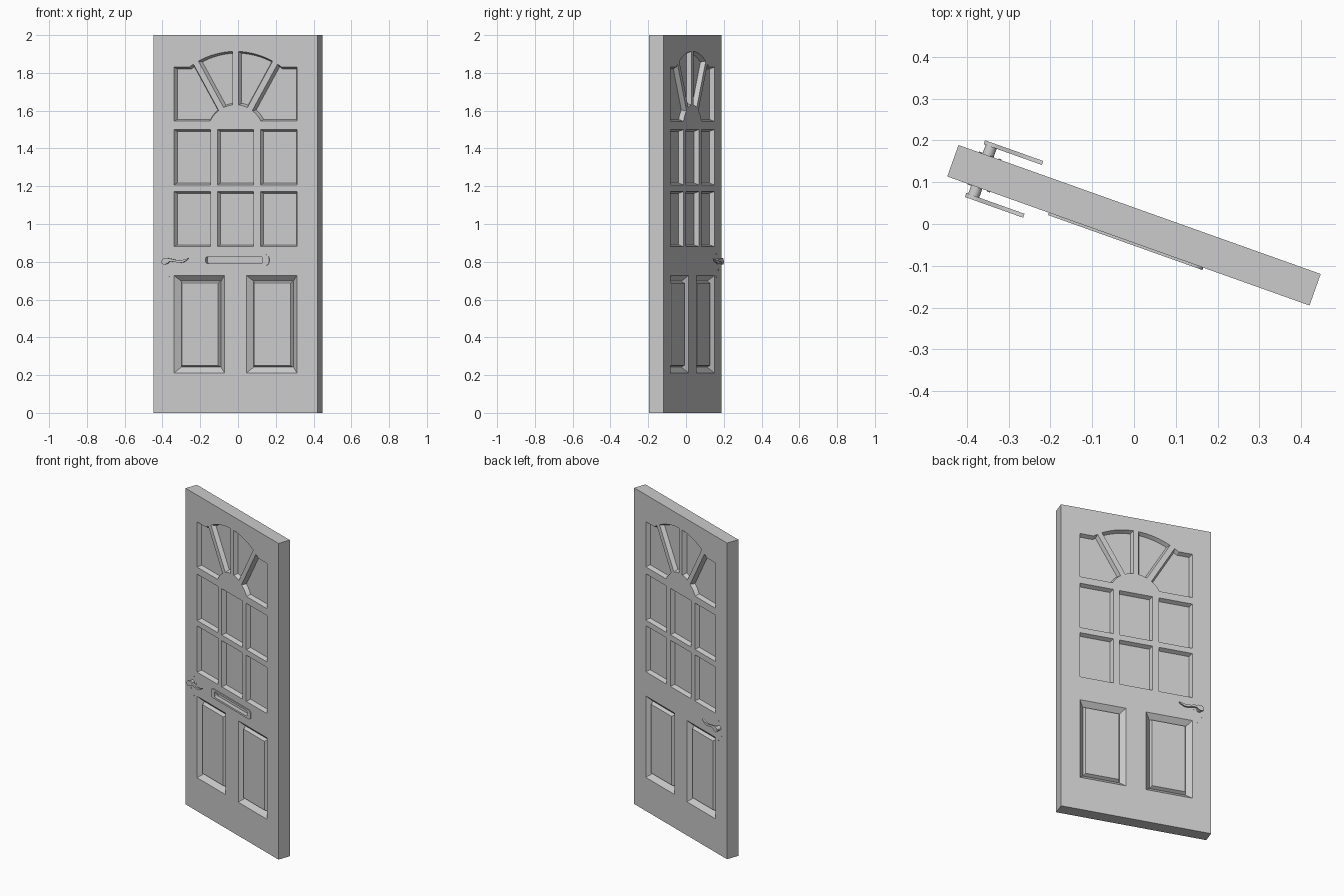
import bpy, bmesh, math
from mathutils import Vector

cube = bpy.data.objects.get("Cube")
if cube:
    bpy.data.objects.remove(cube, do_unlink=True)

HALF_W, HALF_T, HEIGHT = 0.46, 0.04, 2.0
SWING = math.radians(-19.6)

grey = bpy.data.materials.new("light_grey")
grey.use_nodes = True
grey.diffuse_color = (0.6, 0.6, 0.6, 1)
grey.node_tree.nodes["Principled BSDF"].inputs["Base Color"].default_value = (0.6, 0.6, 0.6, 1)


def finish(name, bm, smooth=False):
    """Turn a bmesh into an object swung to the door's open angle."""
    bmesh.ops.recalc_face_normals(bm, faces=bm.faces[:])
    mesh = bpy.data.meshes.new(name)
    bm.to_mesh(mesh)
    bm.free()
    mesh.materials.append(grey)
    obj = bpy.data.objects.new(name, mesh)
    bpy.context.scene.collection.objects.link(obj)
    obj.rotation_euler.z = SWING
    obj.location.y = -0.003
    if smooth:
        bpy.ops.object.select_all(action='DESELECT')
        obj.select_set(True)
        bpy.context.view_layer.objects.active = obj
        bpy.ops.object.shade_smooth_by_angle(angle=math.radians(35))
    return obj


# Outlines are lists of (across, up) points, anticlockwise
def rect(x0, x1, z0, z1):
    return [(x0, z0), (x1, z0), (x1, z1), (x0, z1)]


def rounded_rect(x0, x1, z0, z1, r, steps=5):
    pts = []
    corners = [(x1 - r, z0 + r), (x1 - r, z1 - r), (x0 + r, z1 - r), (x0 + r, z0 + r)]
    for i, (cx, cz) in enumerate(corners):
        for k in range(steps + 1):
            a = math.pi / 2 * (i - 1 + k / steps)
            pts.append((cx + r * math.cos(a), cz + r * math.sin(a)))
    return pts


def circle(cx, cz, r, n):
    return [(cx + r * math.cos(2 * math.pi * k / n), cz + r * math.sin(2 * math.pi * k / n))
            for k in range(n)]


def mirror(outline):
    return [(-x, z) for x, z in reversed(outline)]


def inset(outline, d):
    """Move every edge inwards by d with mitred corners."""
    pts = [Vector(p) for p in outline]
    result = []
    for i, p in enumerate(pts):
        a = (p - pts[i - 1]).normalized()
        b = (pts[(i + 1) % len(pts)] - p).normalized()
        n1, n2 = Vector((-a.y, a.x)), Vector((-b.y, b.x))
        result.append(tuple(p + (n1 + n2) * d / (1 + n1.dot(n2))))
    return result


def ring(bm, outline, y):
    return [bm.verts.new((x, y, z)) for x, z in outline]


def bridge(bm, a, b):
    for i in range(len(a)):
        j = (i + 1) % len(a)
        bm.faces.new((a[i], a[j], b[j], b[i]))


def prism(bm, outline, y0, y1):
    a, b = ring(bm, outline, y0), ring(bm, outline, y1)
    bridge(bm, a, b)
    bm.faces.new(a)
    bm.faces.new(b)


# Fan light outlines for the upper part
FAN_Z, R_OUT, R_IN, BAR = 1.469, 0.445, 0.162, 0.016
SPOKE = math.radians(30)
PANE_TOP, PANE_BOTTOM, EDGE = 1.83, 1.544, 0.345


def arc(r, a0, a1, n):
    """Arc about the fan centre, angles measured from straight up."""
    return [(r * math.sin(a0 + (a1 - a0) * k / n), FAN_Z + r * math.cos(a0 + (a1 - a0) * k / n))
            for k in range(n + 1)]


gap_out, gap_in = math.asin(BAR / R_OUT), math.asin(BAR / R_IN)
fan_pane = arc(R_IN, gap_in, SPOKE - gap_in, 4) + arc(R_OUT, SPOKE - gap_out, gap_out, 8)
corner_pane = (arc(R_IN, math.acos((PANE_BOTTOM - FAN_Z) / R_IN), SPOKE + gap_in, 4)
               + arc(R_OUT, SPOKE + gap_out, math.acos((PANE_TOP - FAN_Z) / R_OUT), 2)
               + [(EDGE, PANE_TOP), (EDGE, PANE_BOTTOM)])
# put both outlines in anticlockwise order
for outline in (fan_pane, corner_pane):
    area = sum(p[0] * q[1] - q[0] * p[1] for p, q in zip(outline, outline[1:] + outline[:1]))
    if area < 0:
        outline.reverse()

# Each recess is an outline plus its (inset, depth) steps
GLASS = [(0.01, 0.025)]
FIELDED = [(0.03, 0.03), (0.04, 0.01)]
recesses = []
for pane in (fan_pane, corner_pane):
    recesses += [(pane, GLASS), (mirror(pane), GLASS)]
for z0, z1 in ((0.88, 1.172), (1.207, 1.5)):
    side = rect(0.14, EDGE, z0, z1)
    recesses += [(side, GLASS), (mirror(side), GLASS), (rect(-0.102, 0.102, z0, z1), GLASS)]
panel = rect(0.062, EDGE, 0.212, 0.727)
recesses += [(panel, FIELDED), (mirror(panel), FIELDED)]
slot = rounded_rect(-0.165, 0.155, 0.792, 0.826, 0.008)

# Door leaf with recesses on both faces
bm = bmesh.new()
borders = []
for side in (-1, 1):
    cuts = recesses + ([(slot, [(0, 0.02)])] if side < 0 else [])
    border = ring(bm, rect(-HALF_W, HALF_W, 0, HEIGHT), side * HALF_T)
    borders.append(border)
    rims = [ring(bm, outline, side * HALF_T) for outline, _ in cuts]
    edges = []
    for loop in [border] + rims:
        edges += [bm.edges.new((loop[i - 1], loop[i])) for i in range(len(loop))]
    bmesh.ops.triangle_fill(bm, use_beauty=True, use_dissolve=False, edges=edges,
                            normal=(0, side, 0))
    for (outline, steps), rim in zip(cuts, rims):
        for d, depth in steps:
            inner = ring(bm, inset(outline, d), side * (HALF_T - depth))
            bridge(bm, rim, inner)
            rim = inner
        bm.faces.new(rim)
bridge(bm, *borders)
finish("door_leaf", bm)

# Letter slot frame
bm = bmesh.new()
outer = rounded_rect(-0.202, 0.19, 0.78, 0.838, 0.02)
loops = [ring(bm, o, y) for o, y in ((outer, -HALF_T), (outer, -0.046),
                                     (slot, -0.046), (slot, -HALF_T))]
for i in range(4):
    bridge(bm, loops[i - 1], loops[i])
finish("letter_slot_frame", bm)

# Lever handles: (across, up, half height) along the wavy arm
lever_path = [(-0.404, 0.799, 0.007), (-0.397, 0.801, 0.014), (-0.385, 0.803, 0.018),
              (-0.372, 0.806, 0.014), (-0.36, 0.809, 0.008), (-0.345, 0.809, 0.006),
              (-0.325, 0.804, 0.006), (-0.305, 0.801, 0.007), (-0.285, 0.803, 0.007),
              (-0.268, 0.81, 0.005), (-0.256, 0.817, 0.002)]
lever = ([(x, z - h) for x, z, h in lever_path]
         + [(x, z + h) for x, z, h in reversed(lever_path)])
for side, label in ((-1, "front"), (1, "back")):
    bm = bmesh.new()
    prism(bm, lever, side * 0.062, side * 0.072)
    finish(label + "_lever", bm, True)
    bm = bmesh.new()
    prism(bm, circle(-0.385, 0.803, 0.014, 20), side * 0.035, side * 0.064)
    finish(label + "_spindle", bm, True)
    # Small studs around the spindle
    bm = bmesh.new()
    for x, z in ((-0.376, 0.843), (-0.404, 0.759), (-0.376, 0.721), (-0.355, 0.803)):
        prism(bm, circle(x, z, 0.004, 8), side * 0.035, side * 0.042)
    finish(label + "_studs", bm, True)
